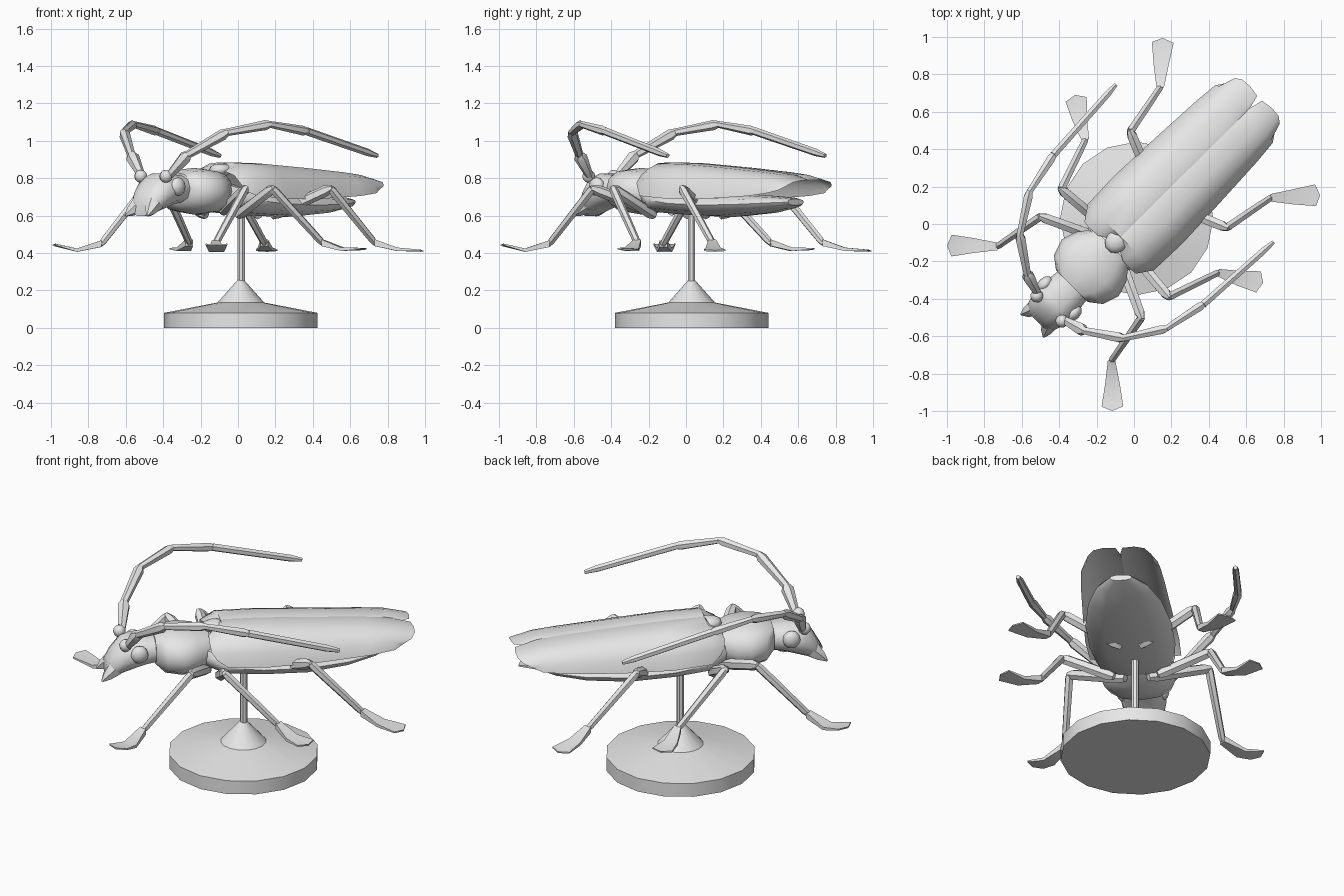
import bpy, bmesh, math
from mathutils import Vector

if "Cube" in bpy.data.objects:
    bpy.data.objects.remove(bpy.data.objects["Cube"])

R2 = math.sqrt(2)
grey = bpy.data.materials.new("pale_grey")
grey.diffuse_color = (0.8, 0.8, 0.8, 1)
grey.use_nodes = True
grey.node_tree.nodes["Principled BSDF"].inputs["Base Color"].default_value = grey.diffuse_color


def to_world(u, v, z):
    """Body frame (u to the tail, v to the side) to world: the body lies on a diagonal."""
    return Vector(((u + v) / R2, (u - v) / R2, z))


def flip(p):
    """Mirror a point across the body's diagonal plane."""
    return Vector((p[1], p[0], p[2]))


def finish(name, bm, smooth=40, up=False):
    bmesh.ops.recalc_face_normals(bm, faces=bm.faces)
    if up and sum(f.normal.z * f.calc_area() for f in bm.faces) < 0:
        bmesh.ops.reverse_faces(bm, faces=bm.faces)
    me = bpy.data.meshes.new(name)
    bm.to_mesh(me)
    bm.free()
    me.materials.append(grey)
    ob = bpy.data.objects.new(name, me)
    bpy.context.collection.objects.link(ob)
    if smooth:
        bpy.ops.object.select_all(action='DESELECT')
        ob.select_set(True)
        bpy.context.view_layer.objects.active = ob
        bpy.ops.object.shade_smooth_by_angle(angle=math.radians(smooth))
    return ob


def loft(name, rings, closed=True, caps=True, smooth=40, up=False):
    bm = bmesh.new()
    rows = [[bm.verts.new(p) for p in r] for r in rings]
    n = len(rows[0])
    for a, b in zip(rows, rows[1:]):
        for i in range(n if closed else n - 1):
            j = (i + 1) % n
            bm.faces.new((a[i], a[j], b[j], b[i]))
    if caps:
        bm.faces.new(rows[0])
        bm.faces.new(rows[-1])
    return finish(name, bm, smooth, up)


def tube(name, a, b, profile, sides=6):
    """Straight limb from a to b; profile lists (fraction, radius)."""
    a, b = Vector(a), Vector(b)
    d = (b - a).normalized()
    s = d.cross(Vector((0, 0, 1))).normalized()
    t = s.cross(d)
    ring = [2 * math.pi * (i + 0.5) / sides for i in range(sides)]
    loft(name, [[a.lerp(b, f) + r * (math.cos(k) * s + math.sin(k) * t) for k in ring]
                for f, r in profile])


def body(name, stations, sides=12, power=0.85):
    """Rounded body from (u, half width, top z, bottom z) stations."""
    rings = []
    for u, w, top, bot in stations:
        ring = []
        for i in range(sides):
            k = 2 * math.pi * i / sides
            c, s = math.cos(k), math.sin(k)
            c = math.copysign(abs(c) ** power, c)
            s = math.copysign(abs(s) ** power, s)
            ring.append(to_world(u, w * c, (top + bot) / 2 + (top - bot) / 2 * s))
        rings.append(ring)
    loft(name, rings, smooth=50)


def blob(name, centre, size):
    bm = bmesh.new()
    bmesh.ops.create_uvsphere(bm, u_segments=10, v_segments=6, radius=1)
    for v in bm.verts:
        v.co = to_world(*(c + s * x for c, s, x in zip(centre, size, v.co)))
    finish(name, bm, 60)


# Stand: disc with sloping top, small cone and pole
stand = [(0.41, 0), (0.41, 0.08), (0.125, 0.135), (0.018, 0.255)]
loft("stand_base", [[(0.015 + r * math.cos(math.pi * i / 8), 0.03 + r * math.sin(math.pi * i / 8), z)
                     for i in range(16)] for r, z in stand], smooth=30)
tube("stand_pole", (0.017, 0.03, 0.24), (0.0171, 0.03, 0.65), [(0, 0.021), (1, 0.021)], 8)

# Abdomen, thorax and head
body("abdomen", [(-.20, .15, .80, .64), (-.10, .215, .76, .61), (.10, .235, .73, .60),
                 (.35, .235, .72, .592), (.58, .20, .71, .61), (.74, .14, .70, .635),
                 (.83, .06, .69, .655)])
body("thorax", [(-.47, .12, .83, .665), (-.42, .185, .848, .62), (-.33, .215, .855, .605),
                (-.25, .19, .847, .61), (-.17, .13, .83, .63)])
body("head", [(-.44, .105, .82, .67), (-.52, .115, .82, .66), (-.60, .125, .83, .635),
              (-.645, .12, .815, .62), (-.70, .10, .75, .60), (-.735, .07, .69, .595)], 10)
blob("shoulder_plate", (-.13, 0, .845), (.07, .06, .035))

# Wing cases: one open domed shell per side, with a notch between the tails
fractions = [0, .1, .45, .75, .93, 1]
heights = [.97, 1, .97, .80, .42, 0]
front_u = [-.11, -.14, -.18, -.185, -.18, -.15]
tail_u = [.877, .95, .96, .955, .93, .88]
stations = [(front_u, .21, .835, .73), (-.10, .25, .885, .705), (.11, .257, .88, .69),
            (.40, .245, .86, .69), (.70, .23, .835, .705), (.83, .218, .82, .72),
            (tail_u, .185, .79, .735)]
for side, sg in (("right", 1), ("left", -1)):
    rows = []
    for us, w, top, edge in stations:
        us = us if isinstance(us, list) else [us] * 6
        rows.append([to_world(u, sg * f * w, edge + (top - edge) * h)
                     for u, f, h in zip(us, fractions, heights)])
    loft("wing_case_" + side, rows, closed=False, caps=False, up=True)
    # Eyes, feeler sockets and jaws
    blob("eye_" + side, (-.565, sg * .11, .755), (.05, .035, .05))
    blob("feeler_socket_" + side, (-.64, sg * .095, .81), (.035, .035, .035))
    tube("jaw_" + side, to_world(-.69, sg * .055, .66), to_world(-.768, sg * .085, .60),
         [(0, .05), (.6, .03), (1, .006)])

# Feelers: five flared segments each
feeler = [(-.38, -.51, .80), (-.27, -.57, .925), (-.06, -.61, 1.045), (.17, -.56, 1.088),
          (.37, -.43, 1.05), (.73, -.11, .925)]
flares = [(.02, .036), (.022, .03), (.02, .027), (.018, .026), (.022, .02)]

# Legs: hip, knee, ankle, sole and toe
legs = {
    "front": [(-.08, -.17, .62), (.04, -.50, .745), (-.12, -.73, .45), (-.115, -.86, .415), (-.115, -1.0, .445)],
    "middle": [(.0, -.17, .60), (.185, -.39, .745), (.45, -.26, .455), (.56, -.29, .42), (.69, -.315, .42)],
    "hind": [(.18, .11, .60), (.495, -.02, .745), (.73, .14, .455), (.85, .145, .42), (.995, .155, .41)],
}


def foot(name, ankle, sole, toe):
    """Thin fan-shaped foot with a slightly cupped end."""
    side = (toe - ankle).cross(Vector((0, 0, 1))).normalized()
    rings = []
    for p, w, t in ((ankle, .02, .018), (sole, .04, .009), (toe, .058, .004)):
        back = (toe - ankle).normalized() * (.025 if p is toe else 0)
        up = Vector((0, 0, t))
        rings.append([p - side * w - back + up, p + up, p + side * w - back + up,
                      p + side * w - back - up, p - up, p - side * w - back - up])
    loft(name, rings, smooth=30)


for side, place in (("right", Vector), ("left", flip)):
    pts = [place(p) for p in feeler]
    for i, (r0, r1) in enumerate(flares):
        tube(f"feeler_{side}_{i + 1}", pts[i], pts[i + 1],
             [(0, r0), (.9, r1), (1.04, r1 * .6)])
    for leg, path in legs.items():
        hip, knee, ankle, sole, toe = [place(p) for p in path]
        tube(f"{leg}_thigh_{side}", hip, knee, [(0, .022), (.12, .032), (.92, .03), (1.03, .015)])
        tube(f"{leg}_shin_{side}", knee, ankle, [(0, .02), (.06, .024), (.95, .02), (1.02, .014)])
        foot(f"{leg}_foot_{side}", ankle, sole, toe)
